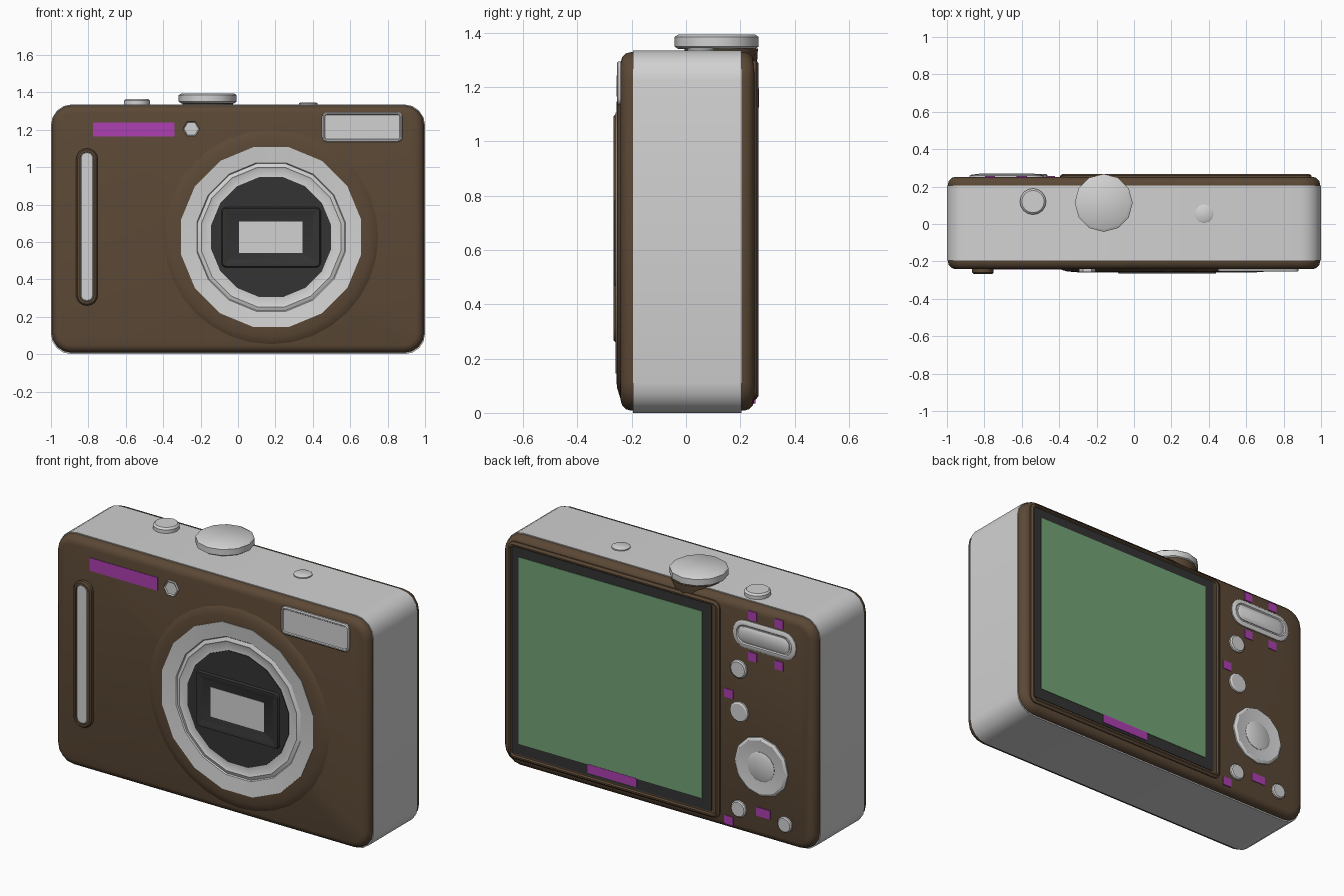
import bpy, bmesh
from math import sin, cos, pi, radians

cube = bpy.data.objects.get("Cube")
if cube:
    bpy.data.objects.remove(cube)


def material(name, r, g, b):
    m = bpy.data.materials.new(name)
    m.use_nodes = True
    m.diffuse_color = (r, g, b, 1)
    m.node_tree.nodes["Principled BSDF"].inputs["Base Color"].default_value = (r, g, b, 1)
    return m


brown = material("brown", 0.105, 0.065, 0.036)
silver = material("silver", 0.64, 0.64, 0.64)
dark = material("charcoal", 0.034, 0.034, 0.034)
green = material("screen_green", 0.17, 0.37, 0.18)
purple = material("purple", 0.42, 0.05, 0.44)
parts = []


def rounded_rect(x0, x1, z0, z1, r):
    """Outline function: inset -> list of points."""
    def outline(inset):
        q, pts = max(r - inset, 0.002), []
        a, b = (x1 - x0) / 2 - inset - q, (z1 - z0) / 2 - inset - q
        for k, (sx, sz) in enumerate([(1, 1), (-1, 1), (-1, -1), (1, -1)]):
            for i in range(5):
                t = (k + i / 4) * pi / 2
                pts.append(((x0 + x1) / 2 + sx * a + q * cos(t),
                            (z0 + z1) / 2 + sz * b + q * sin(t)))
        return pts
    return outline


def disc(cx, cz, n, turn=0.0):
    """Outline function: radius -> list of points."""
    def outline(r):
        return [(cx + r * cos(2 * pi * (i + turn) / n),
                 cz + r * sin(2 * pi * (i + turn) / n)) for i in range(n)]
    return outline


def loft(name, outline, steps, mat, axis="y", capped=True):
    """Join rings given as (inset or radius, position along the axis)."""
    bm = bmesh.new()
    rings = []
    for size, d in steps:
        rings.append([bm.verts.new((u, d, v) if axis == "y" else (u, v, d))
                      for u, v in outline(size)])
    for a, b in zip(rings, rings[1:]):
        n = len(a)
        for i in range(n):
            j = (i + 1) % n
            bm.faces.new((a[i], a[j], b[j], b[i]))
    if capped:
        bm.faces.new(rings[0])
        bm.faces.new(rings[-1])
    bmesh.ops.recalc_face_normals(bm, faces=bm.faces)
    mesh = bpy.data.meshes.new(name)
    bm.to_mesh(mesh)
    bm.free()
    mesh.materials.append(mat)
    ob = bpy.data.objects.new(name, mesh)
    bpy.context.collection.objects.link(ob)
    parts.append(ob)
    return ob


def round_edge(start, end, r):
    """Steps of a plate from start to end with a rounded outer edge."""
    s = 1 if end > start else -1
    return [(0, start)] + [(r * (1 - cos(t)), end - s * r * (1 - sin(t)))
                           for t in (0, pi / 6, pi / 3, pi / 2)]


def plate(name, x0, x1, z0, z1, y0, y1, mat, r=0.002):
    return loft(name, rounded_rect(x0, x1, z0, z1, r), [(0, y0), (0, y1)], mat)


def button(name, x, z, r, y0, y1, n=12):
    return loft(name, disc(x, z, n), [(r, y0), (r, y1 - 0.006), (r * 0.85, y1)], silver)


# Body: silver band between two brown shells
loft("body_band", rounded_rect(-1, 1, 0, 1.335, 0.11), [(0, -0.195), (0, 0.205)], silver)
shell = rounded_rect(-0.995, 0.995, 0.008, 1.33, 0.105)
loft("front_shell", shell, round_edge(-0.19, -0.241, 0.04), brown)
loft("back_shell", shell, round_edge(0.2, 0.252, 0.04), brown)

# Lens: swollen brown mount, stepped silver ring and dark centre
LX, LZ = 0.177, 0.626
loft("lens_mount", disc(LX, LZ, 32), [(0.58, -0.235), (0.57, -0.243), (0.53, -0.255),
     (0.48, -0.256), (0.47, -0.235)], brown, capped=False)
loft("lens_ring", disc(LX, LZ, 16, 0.5), [(0.49, -0.23), (0.49, -0.259), (0.405, -0.250),
     (0.4, -0.244), (0.38, -0.252), (0.37, -0.247), (0.33, -0.249)], silver)
loft("lens_disc", disc(LX, LZ, 16, 0.5), [(0.327, -0.24), (0.327, -0.253)], dark)
loft("lens_frame", rounded_rect(LX - 0.27, LX + 0.27, 0.46, 0.79, 0.03),
     [(0, -0.245), (0.01, -0.264), (0.03, -0.264), (0.045, -0.256)], dark)
plate("lens_window", 0.005, 0.345, 0.54, 0.71, -0.25, -0.258, silver)

# Front details
loft("grip_rim", rounded_rect(-0.865, -0.75, 0.26, 1.1, 0.055),
     [(0, -0.235), (0, -0.26), (0.008, -0.268), (0.02, -0.268), (0.025, -0.255)], brown)
loft("grip_bar", rounded_rect(-0.845, -0.77, 0.28, 1.085, 0.035),
     [(0, -0.25), (0, -0.26), (0.008, -0.266)], silver)
loft("flash", rounded_rect(0.45, 0.88, 1.135, 1.295, 0.025),
     [(0, -0.235), (0, -0.25), (0.006, -0.255), (0.012, -0.255), (0.016, -0.25)], silver)
button("focus_light", -0.25, 1.205, 0.045, -0.235, -0.25, 6)
plate("front_label", -0.775, -0.34, 1.165, 1.24, -0.238, -0.244, purple)

# Top controls
loft("mode_dial", disc(-0.162, 0.113, 12), [(0.14, 1.34), (0.155, 1.35), (0.155, 1.385),
     (0.14, 1.395)], silver, "z")
loft("dial_base", disc(-0.162, 0.13, 16), [(0.1, 1.2), (0.13, 1.26), (0.135, 1.342)], brown, "z")
loft("shutter_button", disc(-0.54, 0.12, 16), [(0.07, 1.32), (0.07, 1.355), (0.06, 1.365)],
     silver, "z")
loft("power_button", disc(0.375, 0.055, 12), [(0.05, 1.32), (0.05, 1.341), (0.042, 1.346)],
     silver, "z")

# Screen in a raised brown border
loft("screen_border", rounded_rect(-0.395, 0.95, 0.05, 1.3, 0.04),
     [(0, 0.24), (0, 0.258), (0.012, 0.267), (0.02, 0.267), (0.026, 0.258)], brown)
plate("screen_frame", -0.345, 0.925, 0.085, 1.275, 0.255, 0.261, dark, 0.01)
plate("screen", -0.287, 0.88, 0.148, 1.222, 0.259, 0.264, green)
plate("screen_label", 0.13, 0.44, 0.1, 0.15, 0.26, 0.266, purple)

# Back controls
loft("zoom_rim", rounded_rect(-0.88, -0.48, 1.08, 1.24, 0.075),
     [(0, 0.245), (0, 0.258), (0.012, 0.264), (0.025, 0.264), (0.03, 0.258)], silver)
loft("zoom_rocker", rounded_rect(-0.84, -0.52, 1.115, 1.205, 0.04),
     [(0, 0.25), (0, 0.262), (0.012, 0.269)], silver)
for i, (x, z, r) in enumerate([(-0.516, 0.95, 0.052), (-0.52, 0.705, 0.058),
                               (-0.516, 0.145, 0.048), (-0.81, 0.133, 0.045)]):
    button("back_button_%d" % (i + 1), x, z, r, 0.245, 0.268)
loft("control_wheel", disc(-0.66, 0.425, 12), [(0.17, 0.245), (0.17, 0.26), (0.155, 0.268),
     (0.09, 0.26)], silver)
button("wheel_button", -0.66, 0.425, 0.085, 0.255, 0.268, 16)

# Purple markings beside the buttons
for i, (x, z, w) in enumerate([(-0.6, 1.275, 0.055), (-0.77, 1.275, 0.055), (-0.6, 1.04, 0.055),
                               (-0.77, 1.035, 0.055), (-0.45, 0.79, 0.055),
                               (-0.45, 0.06, 0.055), (-0.67, 0.16, 0.09)]):
    plate("marking_%d" % (i + 1), x - w / 2, x + w / 2, z - 0.025, z + 0.025,
          0.249, 0.256, purple)

# Smooth shading with sharp edges kept
bpy.ops.object.select_all(action="DESELECT")
for ob in parts:
    ob.select_set(True)
bpy.context.view_layer.objects.active = parts[0]
bpy.ops.object.shade_smooth_by_angle(angle=radians(35))
